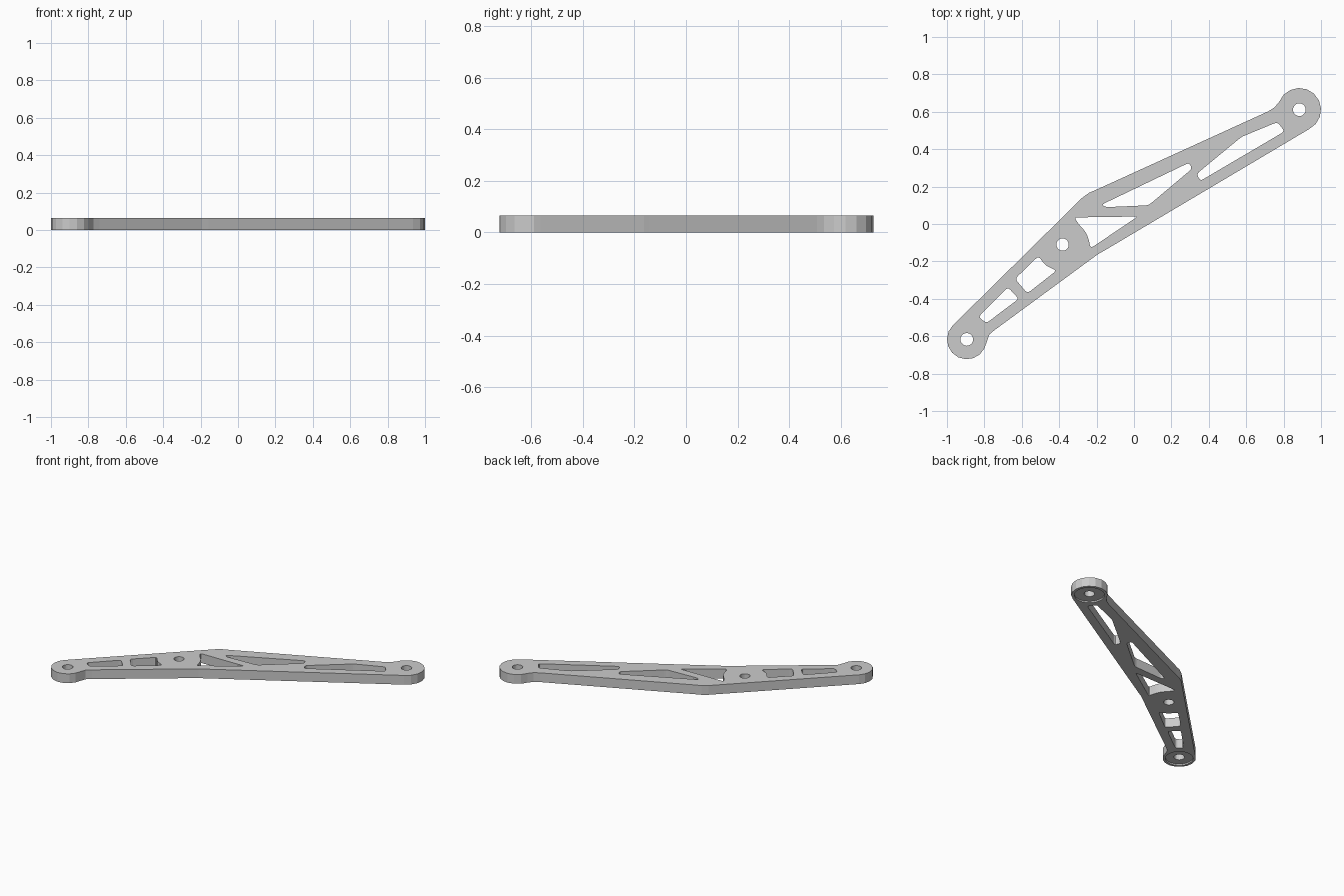
import bpy, math
from mathutils import Vector

if "Cube" in bpy.data.objects:
    bpy.data.objects.remove(bpy.data.objects["Cube"])

T = 0.065  # plate thickness


def arc(cx, cy, r, a0, a1, n):
    return [(cx + r * math.cos(math.radians(a0 + (a1 - a0) * i / n)),
             cy + r * math.sin(math.radians(a0 + (a1 - a0) * i / n))) for i in range(n + 1)]


def circle(cx, cy, r, n=20):
    return arc(cx, cy, r, 0, 360, n)[:-1]


def rounded(corners, r=0.018):
    # replace every corner by a short three-segment curve
    out = []
    for i, c in enumerate(corners):
        c = Vector(c)
        a, b = Vector(corners[i - 1]) - c, Vector(corners[(i + 1) % len(corners)]) - c
        p = c + a.normalized() * min(r, a.length * 0.4)
        q = c + b.normalized() * min(r, b.length * 0.4)
        for t in (0, 1 / 3, 2 / 3, 1):
            out.append(tuple(p * (1 - t) ** 2 + c * 2 * t * (1 - t) + q * t * t))
    return out


def plate(name, loops, z0, z1):
    cu = bpy.data.curves.new(name, 'CURVE')
    cu.dimensions, cu.fill_mode, cu.extrude = '2D', 'BOTH', (z1 - z0) / 2
    for pts in loops:
        s = cu.splines.new('POLY')
        s.points.add(len(pts) - 1)
        for p, (x, y) in zip(s.points, pts):
            p.co = (x, y, 0, 1)
        s.use_cyclic_u = True
    ob = bpy.data.objects.new(name, cu)
    bpy.context.collection.objects.link(ob)
    ob.location.z = (z0 + z1) / 2
    bpy.ops.object.select_all(action='DESELECT')
    ob.select_set(True)
    bpy.context.view_layer.objects.active = ob
    bpy.ops.object.convert(target='MESH')
    ob = bpy.context.object
    # weld the caps to the walls
    bpy.ops.object.mode_set(mode='EDIT')
    bpy.ops.mesh.select_all(action='SELECT')
    bpy.ops.mesh.remove_doubles(threshold=0.0002)
    bpy.ops.mesh.normals_make_consistent(inside=False)
    bpy.ops.object.mode_set(mode='OBJECT')
    bpy.ops.object.shade_flat()
    return ob


LEFT, RIGHT = (-0.894, -0.617), (0.884, 0.611)

# outer outline: round ends joined by a bent tapering arm
outline = (arc(*LEFT, 0.106, 134, 333, 9)
           + [(-0.773, -0.59), (-0.741, -0.564), (-0.195, -0.163), (-0.158, -0.142)]
           + arc(*RIGHT, 0.116, -63, 159, 10)
           + [(0.751, 0.623), (0.717, 0.602), (-0.2, 0.184), (-0.238, 0.168), (-0.275, 0.142)])

# lightening windows
windows = [
    [(-.832, -.497), (-.674, -.338), (-.616, -.40), (-.789, -.53)],
    [(-.636, -.293), (-.511, -.172), (-.473, -.222), (-.414, -.249), (-.57, -.371)],
    [(-.32, .035), (.02, .04), (-.232, -.13), (-.243, -.078), (-.26, -.04), (-.29, -.008)],
    [(-.172, .104), (.295, .328), (.31, .295), (.078, .1), (-.15, .09)],
    [(.335, .268), (.575, .466), (.767, .545), (.805, .495), (.354, .23)],
]

# pivot bores
bores = [circle(*LEFT, 0.034), circle(*RIGHT, 0.034), circle(-0.382, -0.11, 0.033)]

arm = plate("link_arm", [outline] + [rounded(w) for w in windows] + bores, 0, T)

# shallow round seats under both ends
for c, r in ((LEFT, 0.088), (RIGHT, 0.096)):
    cutter = plate("seat_cutter", [circle(*c, r, 32)], -0.02, 0.01)
    cutter.hide_render = True
    m = arm.modifiers.new("seat", 'BOOLEAN')
    m.operation, m.solver, m.object = 'DIFFERENCE', 'EXACT', cutter
    bpy.context.view_layer.objects.active = arm
    bpy.ops.object.modifier_apply(modifier=m.name)
    bpy.data.objects.remove(cutter)
